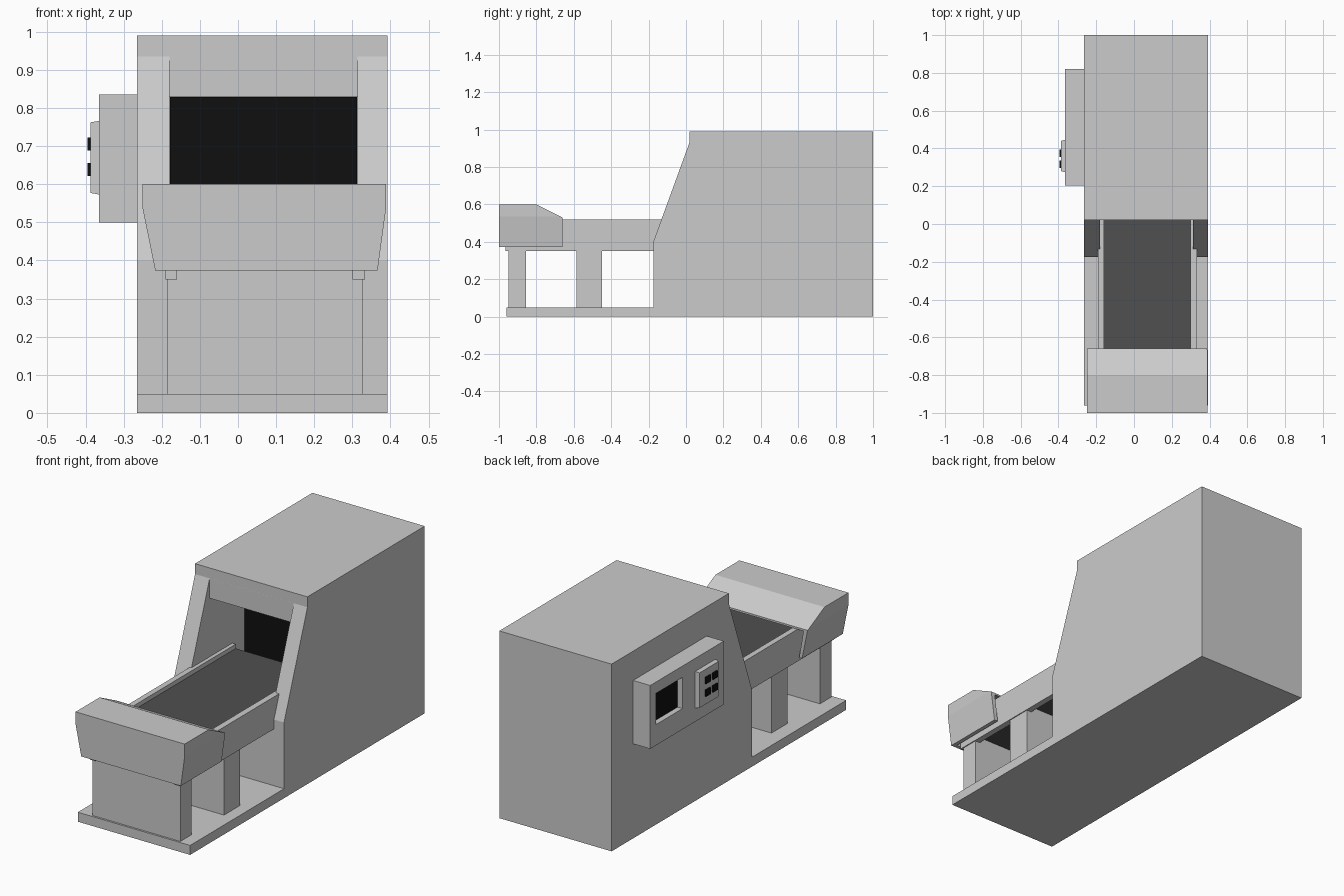
import bpy, bmesh
from mathutils import Vector

if "Cube" in bpy.data.objects:
    bpy.data.objects.remove(bpy.data.objects["Cube"])


def material(name, v):
    m = bpy.data.materials.new(name)
    m.diffuse_color = (v, v, v, 1)
    m.use_nodes = True
    m.node_tree.nodes["Principled BSDF"].inputs["Base Color"].default_value = m.diffuse_color
    return m


def prism(name, axis, pts, a, b, mat=None, plane=None):
    """Extrude a 2D profile along axis from a to b; optionally slice with a plane (point, normal)."""
    def place(p, t):
        q = list(p)
        q.insert('xyz'.index(axis), t)
        return q
    bm = bmesh.new()
    face = bm.faces.new([bm.verts.new(place(p, a)) for p in pts])
    ext = bmesh.ops.extrude_face_region(bm, geom=[face])
    shift = Vector(place((0, 0), b - a))
    bmesh.ops.translate(bm, vec=shift, verts=[e for e in ext['geom'] if isinstance(e, bmesh.types.BMVert)])
    if plane:
        cut = bmesh.ops.bisect_plane(bm, geom=bm.verts[:] + bm.edges[:] + bm.faces[:], dist=1e-5,
                                     plane_co=plane[0], plane_no=plane[1], clear_outer=True)
        bmesh.ops.contextual_create(bm, geom=[e for e in cut['geom_cut'] if isinstance(e, bmesh.types.BMEdge)])
    bmesh.ops.recalc_face_normals(bm, faces=bm.faces)
    me = bpy.data.meshes.new(name)
    bm.to_mesh(me)
    bm.free()
    ob = bpy.data.objects.new(name, me)
    bpy.context.collection.objects.link(ob)
    if mat:
        me.materials.append(mat)
    return ob


def box(name, x, y, z, mat=None):
    return prism(name, 'z', [(x[0], y[0]), (x[1], y[0]), (x[1], y[1]), (x[0], y[1])], z[0], z[1], mat)


def carve(ob, cutter):
    mod = ob.modifiers.new('carve', 'BOOLEAN')
    mod.operation = 'DIFFERENCE'
    mod.solver = 'EXACT'
    mod.object = cutter
    cutter.hide_render = True
    cutter.hide_set(True)


black = material('black', 0.005)
rubber = material('dark_rubber', 0.08)
X0, X1 = -0.265, 0.392

# Main housing with the tunnel mouth and cheeks carved out
housing = prism('housing', 'x', [(-0.175, 0), (-0.175, 0.4), (0.02, 0.935), (0.02, 0.99), (1, 0.99), (1, 0)], X0, X1)
carve(housing, prism('mouth_cutter', 'x', [(-0.5, 0.4), (0.32, 0.4), (0.32, 0.83), (0.0199, 0.83),
                                           (0.0199, 1.1), (-0.5, 1.1)], -0.18, 0.313))
box('tunnel_back', (-0.179, 0.312), (0.312, 0.319), (0.401, 0.829), black)

# Base plate and cross supports
box('base_plate', (X0, X1), (-0.96, -0.175), (0, 0.05))
for n, (a, b) in enumerate([(-0.95, -0.855), (-0.585, -0.45)]):
    box(f'support_{n + 1}', (-0.185, 0.328), (a, b), (0.05, 0.385))

# Conveyor bed and side rails
box('conveyor_bed', (-0.16, 0.30), (-0.95, 0.21), (0.38, 0.497), rubber)
for side, x in (('left', (-0.19, -0.16)), ('right', (0.30, 0.333))):
    box(f'{side}_rail', x, (-0.965, 0.21), (0.35, 0.52))

# End hood: a shell open underneath and toward the housing
slope = Vector((0, 0.07, 0.14))
hood = prism('end_hood', 'y', [(-0.25, 0.6), (0.388, 0.6), (0.388, 0.535), (0.366, 0.373), (-0.217, 0.373),
                               (-0.25, 0.535)], -1, -0.66, plane=((0, -0.8, 0.6), slope))
carve(hood, prism('hood_cutter', 'y', [(-0.228, 0.588), (0.366, 0.588), (0.366, 0.535), (0.335, 0.3),
                                       (-0.187, 0.3), (-0.228, 0.535)], -0.98, -0.6,
                  plane=((0, -0.8, 0.59), slope)))

# Side control box with recessed screen
control = box('control_box', (-0.365, X0), (0.205, 0.82), (0.5, 0.835))
carve(control, box('screen_cutter', (-0.5, -0.335), (0.55, 0.77), (0.61, 0.775)))
box('screen', (-0.337, -0.334), (0.551, 0.769), (0.611, 0.774), black)

# Keypad plate with sloped edges
pad = box('keypad_plate', (-0.387, -0.365), (0.275, 0.445), (0.573, 0.766))
for v in pad.data.vertices:
    if v.co.x < -0.38:
        v.co.y = 0.36 + (v.co.y - 0.36) * 0.94
        v.co.z = 0.67 + (v.co.z - 0.67) * 0.96

# Keypad buttons
for i, y in enumerate((0.316, 0.375)):
    for j, z in enumerate((0.638, 0.705)):
        box(f'button_{i}{j}', (-0.395, -0.386), (y - 0.02, y + 0.02), (z - 0.017, z + 0.017), black)
